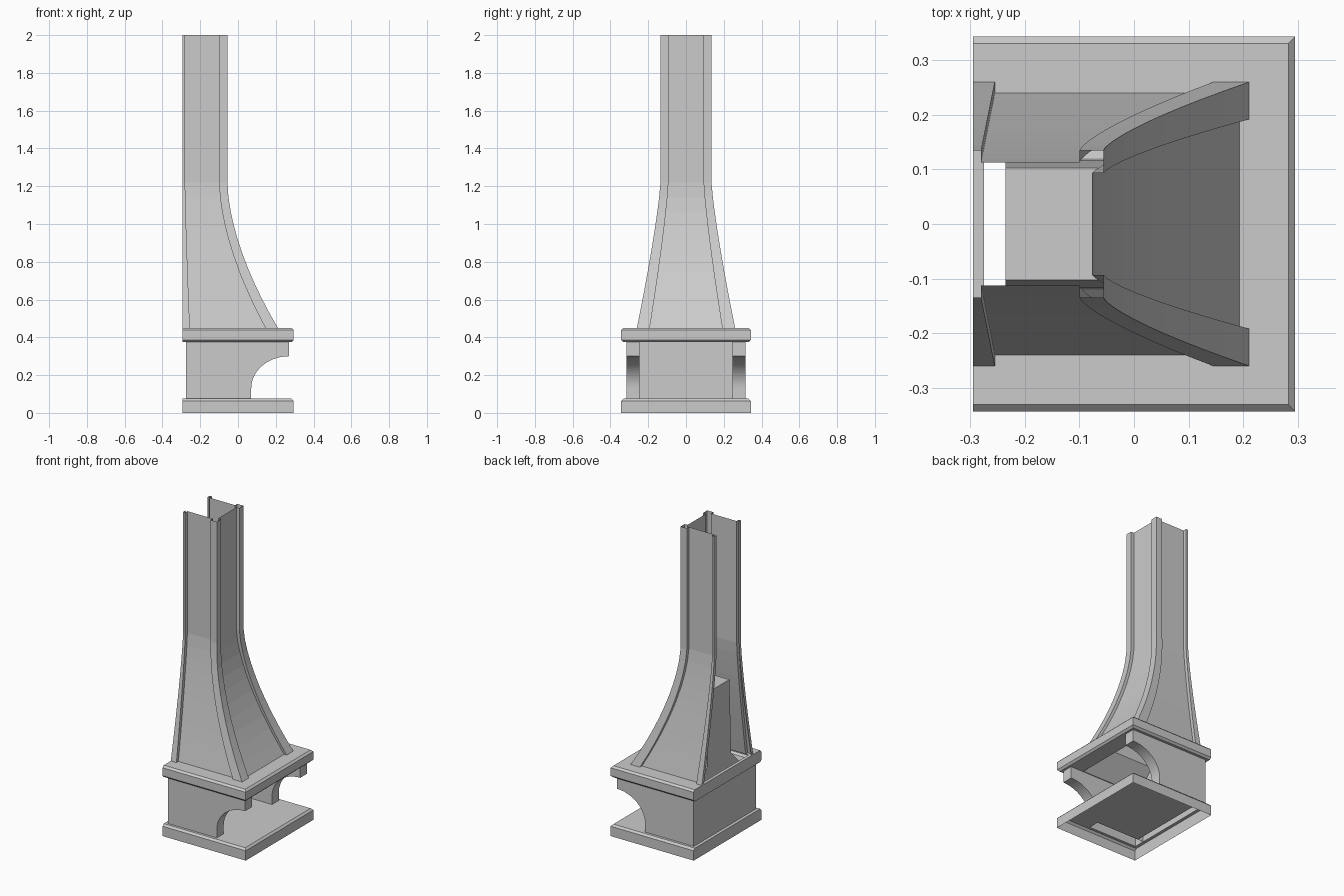
import bpy
import bmesh
import math

old = bpy.data.objects.get("Cube")
if old:
    bpy.data.objects.remove(old)

stone = bpy.data.materials.new("grey stone")
stone.use_nodes = True
GREY = (0.6, 0.6, 0.6, 1)
stone.diffuse_color = GREY
stone.node_tree.nodes["Principled BSDF"].inputs["Base Color"].default_value = GREY


def finish(name, bm, smooth=False):
    bmesh.ops.remove_doubles(bm, verts=bm.verts, dist=0.0005)
    bmesh.ops.recalc_face_normals(bm, faces=bm.faces)
    mesh = bpy.data.meshes.new(name)
    bm.to_mesh(mesh)
    bm.free()
    mesh.materials.append(stone)
    obj = bpy.data.objects.new(name, mesh)
    bpy.context.collection.objects.link(obj)
    if smooth:
        bpy.ops.object.select_all(action='DESELECT')
        obj.select_set(True)
        bpy.context.view_layer.objects.active = obj
        bpy.ops.object.shade_smooth_by_angle(angle=math.radians(35))
    return obj


def loft(bm, sections, closed=True):
    """Skin a list of equal-length point rings."""
    rings = [[bm.verts.new(p) for p in ring] for ring in sections]
    n = len(rings[0])
    for a, b in zip(rings, rings[1:]):
        for i in range(n if closed else n - 1):
            j = (i + 1) % n
            bm.faces.new((a[i], a[j], b[j], b[i]))
    return rings


def rect(x0, x1, w, z):
    return [(x0, -w, z), (x1, -w, z), (x1, w, z), (x0, w, z)]


def sheet(bm, xs, ys, z, is_hole):
    """Flat panel made of cells, leaving out those inside a hole."""
    for x0, x1 in zip(xs, xs[1:]):
        for y0, y1 in zip(ys, ys[1:]):
            if not is_hole((x0 + x1) / 2, abs(y0 + y1) / 2):
                bm.faces.new([bm.verts.new(p) for p in
                              ((x0, y0, z), (x1, y0, z), (x1, y1, z), (x0, y1, z))])


BACK, FRONT, HALF = -0.295, 0.295, 0.343
WALL_X, LINING_X = -0.275, -0.235
IN_Y, OUT_Y, WALL_END = 0.245, 0.315, 0.07
EDGE = 0.012


def slab_ring(z, inset):
    return rect(BACK, FRONT - inset, HALF - inset, z)


# Hearth: open underneath, with a slot below the hollow walls
def hearth_slot(x, y):
    behind = WALL_X < x < LINING_X and y < OUT_Y
    beside = IN_Y < y < OUT_Y and WALL_X < x < WALL_END
    return behind or beside


ex, ey = FRONT - EDGE, HALF - EDGE
bm = bmesh.new()
loft(bm, [slab_ring(0, 0), slab_ring(0.063, 0), slab_ring(0.075, EDGE)])
sheet(bm, [BACK, WALL_X, LINING_X, WALL_END, ex],
      [-ey, -OUT_Y, -IN_Y, IN_Y, OUT_Y, ey], 0.075, hearth_slot)
finish("hearth", bm)


# Mantel shelf with the flue opening
def flue_hole(x, y):
    return WALL_X < x < 0.18 and y < 0.24


bm = bmesh.new()
loft(bm, [slab_ring(0.375, EDGE), slab_ring(0.387, 0),
          slab_ring(0.438, 0), slab_ring(0.45, EDGE)])
for z in (0.375, 0.45):
    sheet(bm, [BACK, WALL_X, 0.18, ex], [-ey, -0.24, 0.24, ey], z, flue_hole)
finish("mantel", bm)

# Side walls with a concave bracket at the front end
profile = [(WALL_X, 0.075), (WALL_END, 0.075)]
for i in range(13):
    a = math.radians(90 * i / 12)
    profile.append((0.27 - 0.2 * math.cos(a), 0.13 + 0.17 * math.sin(a)))
profile += [(0.27, 0.375), (WALL_X, 0.375)]
for side, name in ((1, "left"), (-1, "right")):
    bm = bmesh.new()
    rings = loft(bm, [[(x, side * y, z) for x, z in profile]
                      for y in (IN_Y, OUT_Y)])
    for ring in rings:
        bm.faces.new(ring)
    # leave the hollow wall open below and towards the back cavity
    bm.normal_update()
    gone = [f for f in bm.faces
            if all(v.co.z < 0.08 for v in f.verts)
            or all(v.co.x < WALL_X + 0.01 for v in f.verts)]
    bmesh.ops.delete(bm, geom=gone, context='FACES')
    finish(name + "_bracket_wall", bm, smooth=True)

# Back wall and firebox back lining
for name, x, w in (("back_wall", WALL_X, OUT_Y), ("firebox_back", LINING_X, IN_Y)):
    bm = bmesh.new()
    loft(bm, [[(x, -w, z), (x, w, z)] for z in (0.075, 0.375)], closed=False)
    finish(name, bm)

# Chimney: one flared skin with corner posts, open at the back
BEND, FOOT = 1.22, 0.45


def flare(z, top, foot, power):
    t = max(0, (BEND - z) / (BEND - FOOT))
    return top + (foot - top) * t ** power


def panel_x(z):
    return flare(z, -0.077, 0.193, 1.7)


def chimney_section(z):
    post_y = flare(z, 0.135, 0.26, 1.25)
    wall_y = flare(z, 0.113, 0.24, 1.25)
    post_in = flare(z, 0.093, 0.192, 1.25)
    strip_x = flare(z, -0.28, -0.255, 1.25)
    post_x0 = flare(z, -0.1, 0.145, 1.7)
    post_x1 = flare(z, -0.056, 0.211, 1.7)
    half = [(BACK, wall_y), (BACK, post_y), (strip_x, post_y), (strip_x, wall_y),
            (post_x0, wall_y), (post_x0, post_y), (post_x1, post_y),
            (post_x1, post_in), (panel_x(z), post_in)]
    return ([(x, y, z) for x, y in half]
            + [(x, -y, z) for x, y in reversed(half)])


levels = [FOOT + (BEND - FOOT) * i / 10 for i in range(11)] + [2.0]
bm = bmesh.new()
loft(bm, [chimney_section(z) for z in levels], closed=False)
finish("chimney", bm)

# Throat: inner hood closed at the top
bm = bmesh.new()
rings = loft(bm, [rect(LINING_X, 0.18 if z < FOOT else panel_x(z) - 0.02, w, z)
                  for z, w in ((0.375, 0.24), (0.5, 0.12), (0.66, 0.116),
                               (0.82, 0.11), (0.975, 0.103))])
bm.faces.new(rings[-1])
finish("throat", bm)
